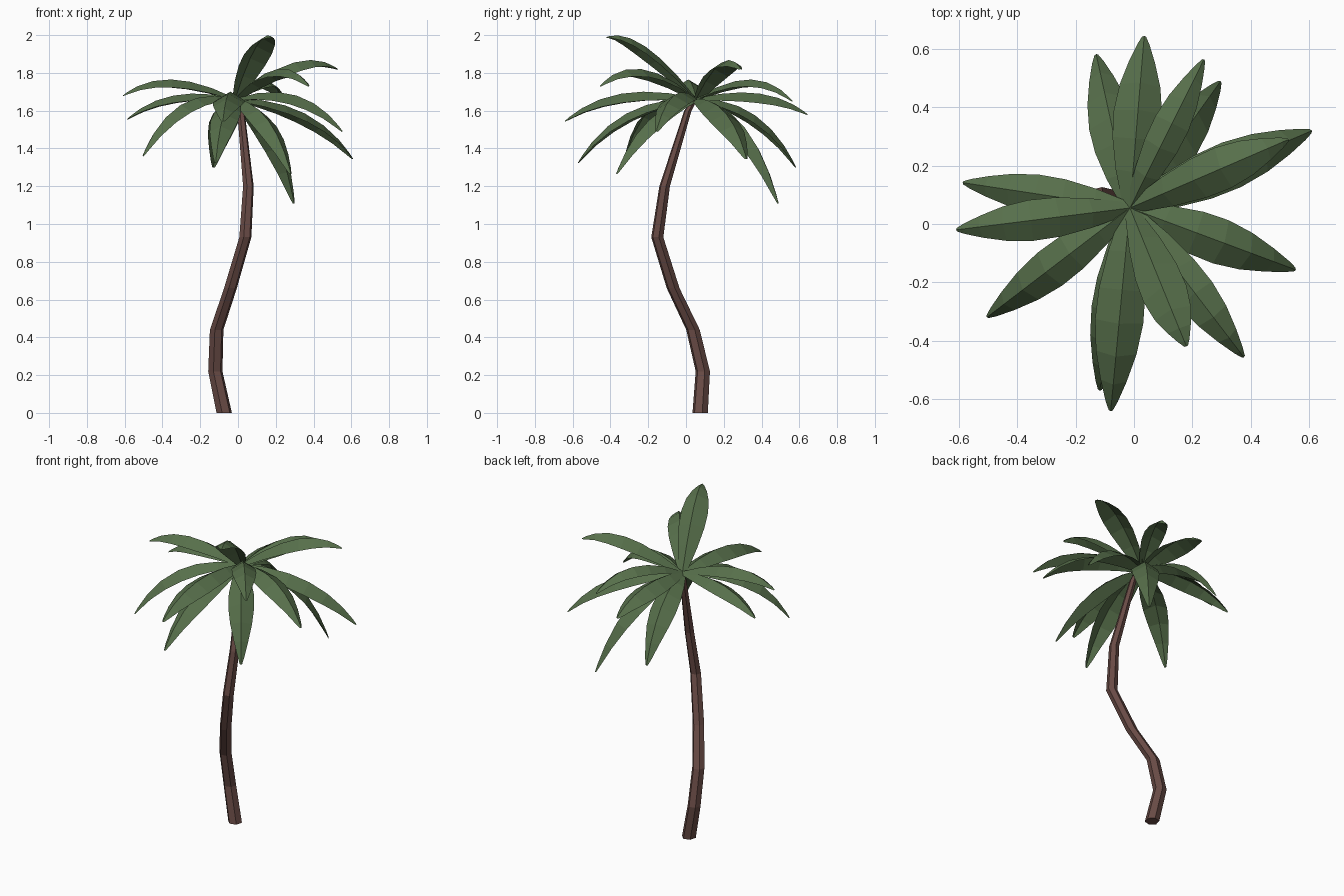
import bpy, bmesh, math
from mathutils import Vector

if "Cube" in bpy.data.objects:
    bpy.data.objects.remove(bpy.data.objects["Cube"])


def material(name, rgb):
    m = bpy.data.materials.new(name)
    m.diffuse_color = (*rgb, 1)
    m.use_nodes = True
    m.node_tree.nodes["Principled BSDF"].inputs["Base Color"].default_value = m.diffuse_color
    return m


def finish(name, bm, mat):
    mesh = bpy.data.meshes.new(name)
    bm.to_mesh(mesh)
    bm.free()
    mesh.materials.append(mat)
    obj = bpy.data.objects.new(name, mesh)
    bpy.context.collection.objects.link(obj)
    return obj


bark = material("bark", (0.14, 0.07, 0.06))
green = material("leaf_green", (0.095, 0.16, 0.07))

# Trunk: six-sided tapering tube along a bent path (x, y, z, radius)
path = [(-.073, .075, 0, .042), (-.12, .089, .22, .039), (-.113, .037, .44, .037),
        (-.04, -.068, .66, .035), (.039, -.152, .93, .033), (.055, -.113, 1.2, .029),
        (.015, .01, 1.6, .02), (.004, .04, 1.65, .016)]
bm = bmesh.new()
rings = []
for x, y, z, r in path:
    rings.append([bm.verts.new((x + r * math.cos(a), y + r * math.sin(a), z))
                  for a in (math.radians(60 * i + 15) for i in range(6))])
for lo, hi in zip(rings, rings[1:]):
    for i in range(6):
        j = (i + 1) % 6
        bm.faces.new((lo[i], lo[j], hi[j], hi[i]))
bm.faces.new(rings[0][::-1])
bm.faces.new(rings[-1])
finish("trunk", bm, bark)

# Leaves: ridge-folded blades, each set by tip (x, y, z), arch height and width factor
ROOT = Vector((-.014, .055, 1.665))
PROFILE = [(0, .024), (.17, .06), (.34, .08), (.5, .083),
           (.67, .07), (.83, .045), (.95, .021), (1, .007)]


def leaf(name, tip, mid_z, width):
    tip = Vector(tip)
    mid = ROOT.lerp(tip, .59 if tip.z < 1.4 else .57)
    mid.z = mid_z
    ctrl = mid * 2 - (ROOT + tip) / 2
    side = (tip - ROOT).cross(Vector((0, 0, 1))).normalized()
    bm = bmesh.new()
    rows = []
    for t, w in PROFILE:
        w *= width
        p = ROOT * (1 - t) ** 2 + ctrl * 2 * t * (1 - t) + tip * t * t
        tangent = ((ctrl - ROOT) * (1 - t) + (tip - ctrl) * t).normalized()
        drop = side.cross(tangent).normalized() * w * -.6
        rows.append([bm.verts.new(v) for v in
                     (p + side * w + drop, p, p - side * w + drop)])
    for a, b in zip(rows, rows[1:]):
        for i in range(2):
            bm.faces.new((a[i], b[i], b[i + 1], a[i + 1]))
    finish(name, bm, green)


leaves = [
    (.18, -.42, 1.99, 1.94, .95), (.53, .29, 1.82, 1.855, .9),
    (.377, -.457, 1.73, 1.82, .85), (.555, -.157, 1.49, 1.68, .95),
    (.61, .32, 1.345, 1.585, 1), (.297, .49, 1.11, 1.51, .95),
    (-.13, .583, 1.30, 1.575, .95), (-.505, -.32, 1.36, 1.63, .85),
    (.24, .565, 1.65, 1.765, .75), (.035, .645, 1.58, 1.69, 1),
    (.28, -.37, 1.265, 1.55, .9), (-.118, -.572, 1.325, 1.585, .9),
    (-.08, -.642, 1.545, 1.69, 1), (-.61, -.02, 1.68, 1.765, .85),
    (-.588, .142, 1.555, 1.68, .8)]
for n, (x, y, z, m, w) in enumerate(leaves, 1):
    leaf(f"leaf_{n}", (x, y, z), m, w)
